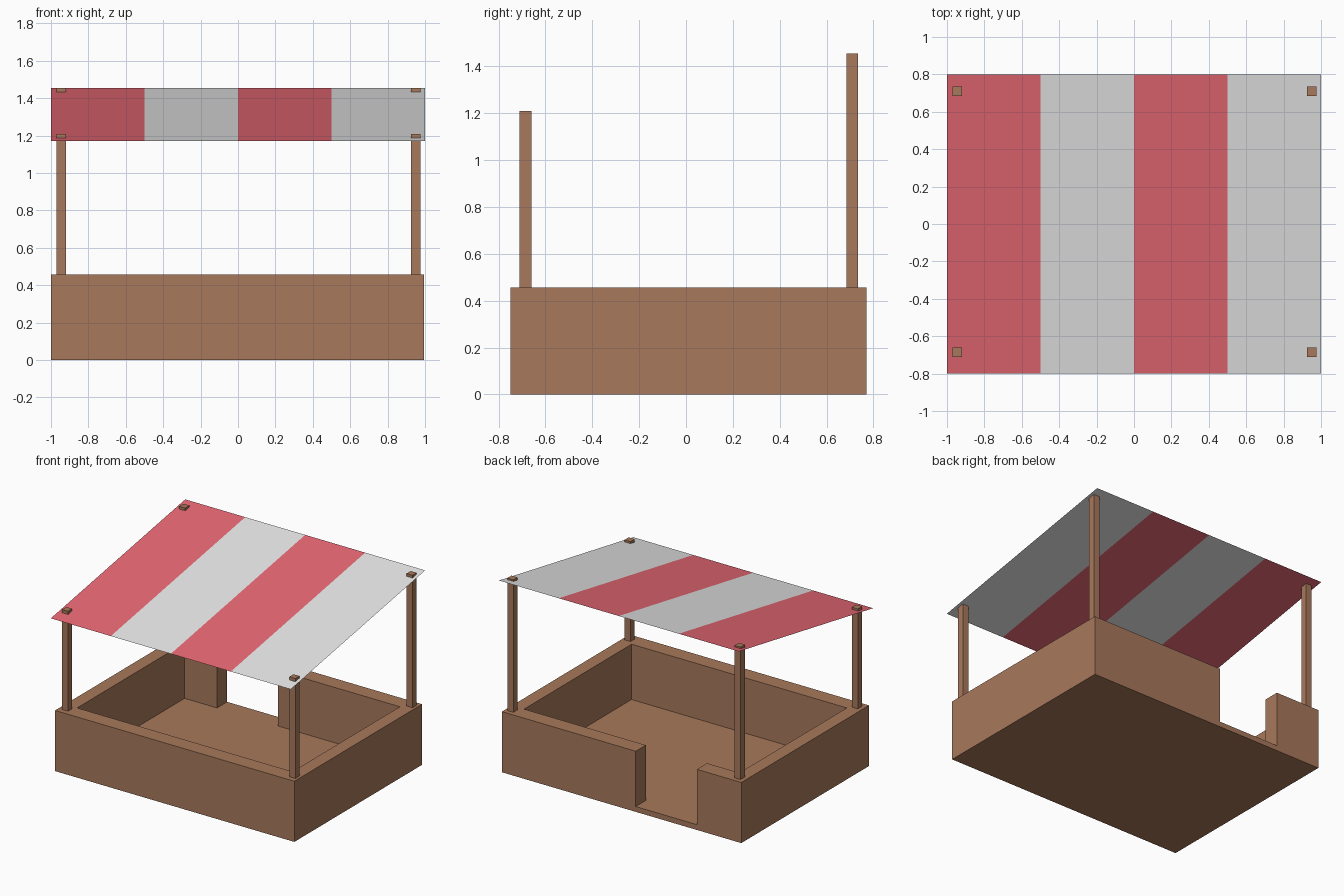
import bpy, bmesh

cube = bpy.data.objects.get("Cube")
if cube:
    bpy.data.objects.remove(cube, do_unlink=True)


def material(name, rgb):
    mat = bpy.data.materials.new(name)
    mat.use_nodes = True
    color = (*rgb, 1)
    mat.diffuse_color = color
    mat.node_tree.nodes["Principled BSDF"].inputs["Base Color"].default_value = color
    return mat


wood = material("brown wood", (0.39, 0.19, 0.105))
red = material("red cloth", (0.8, 0.14, 0.173))
white = material("white cloth", (0.8, 0.8, 0.8))


def finish(name, bm, *mats):
    mesh = bpy.data.meshes.new(name)
    bm.to_mesh(mesh)
    bm.free()
    for mat in mats:
        mesh.materials.append(mat)
    obj = bpy.data.objects.new(name, mesh)
    bpy.context.collection.objects.link(obj)
    return obj


def prism(name, outline, bottom, top, mat):
    """Extrude a plan outline straight up."""
    bm = bmesh.new()
    base = bm.faces.new([bm.verts.new((x, y, bottom)) for x, y in outline])
    new = bmesh.ops.extrude_face_region(bm, geom=[base], use_keep_orig=True)["geom"]
    for v in new:
        if isinstance(v, bmesh.types.BMVert):
            v.co.z = top
    bmesh.ops.recalc_face_normals(bm, faces=bm.faces)
    return finish(name, bm, mat)


# Plan of the stall: outer box, inner box and doorway in the back wall
LEFT, RIGHT, FRONT, BACK = 0.995, -1.0, -0.75, 0.77
IN_L, IN_R, IN_F, IN_B = LEFT - 0.1, RIGHT + 0.1, FRONT + 0.12, BACK - 0.12
DOOR_R, DOOR_L = -0.63, -0.12
WALL_TOP, FLOOR_TOP = 0.457, 0.04

inner = [(DOOR_R, BACK), (DOOR_R, IN_B), (IN_R, IN_B), (IN_R, IN_F),
         (IN_L, IN_F), (IN_L, IN_B), (DOOR_L, IN_B), (DOOR_L, BACK)]
outer = [(LEFT, BACK), (LEFT, FRONT), (RIGHT, FRONT), (RIGHT, BACK)]

prism("counter_walls", inner + outer, 0, WALL_TOP, wood)
prism("floor", inner, 0, FLOOR_TOP, wood)

# Corner posts, poking slightly through the awning
HALF = 0.025
for end, y, top in (("front", -0.685, 1.21), ("back", 0.71, 1.455)):
    for side, x in (("right", -0.945), ("left", 0.95)):
        square = [(x + i * HALF, y + j * HALF)
                  for i, j in ((-1, -1), (1, -1), (1, 1), (-1, 1))]
        prism(f"{end}_{side}_post", square, WALL_TOP, top, wood)

# Sloping striped awning sheet, alternating materials across its width
bm = bmesh.new()
rows = [[bm.verts.new((-1 + i * 0.5, y, z)) for i in range(5)]
        for y, z in ((-0.8, 1.17), (0.8, 1.455))]
for i in range(4):
    face = bm.faces.new((rows[0][i], rows[0][i + 1], rows[1][i + 1], rows[1][i]))
    face.material_index = i % 2
finish("striped_awning", bm, red, white)
